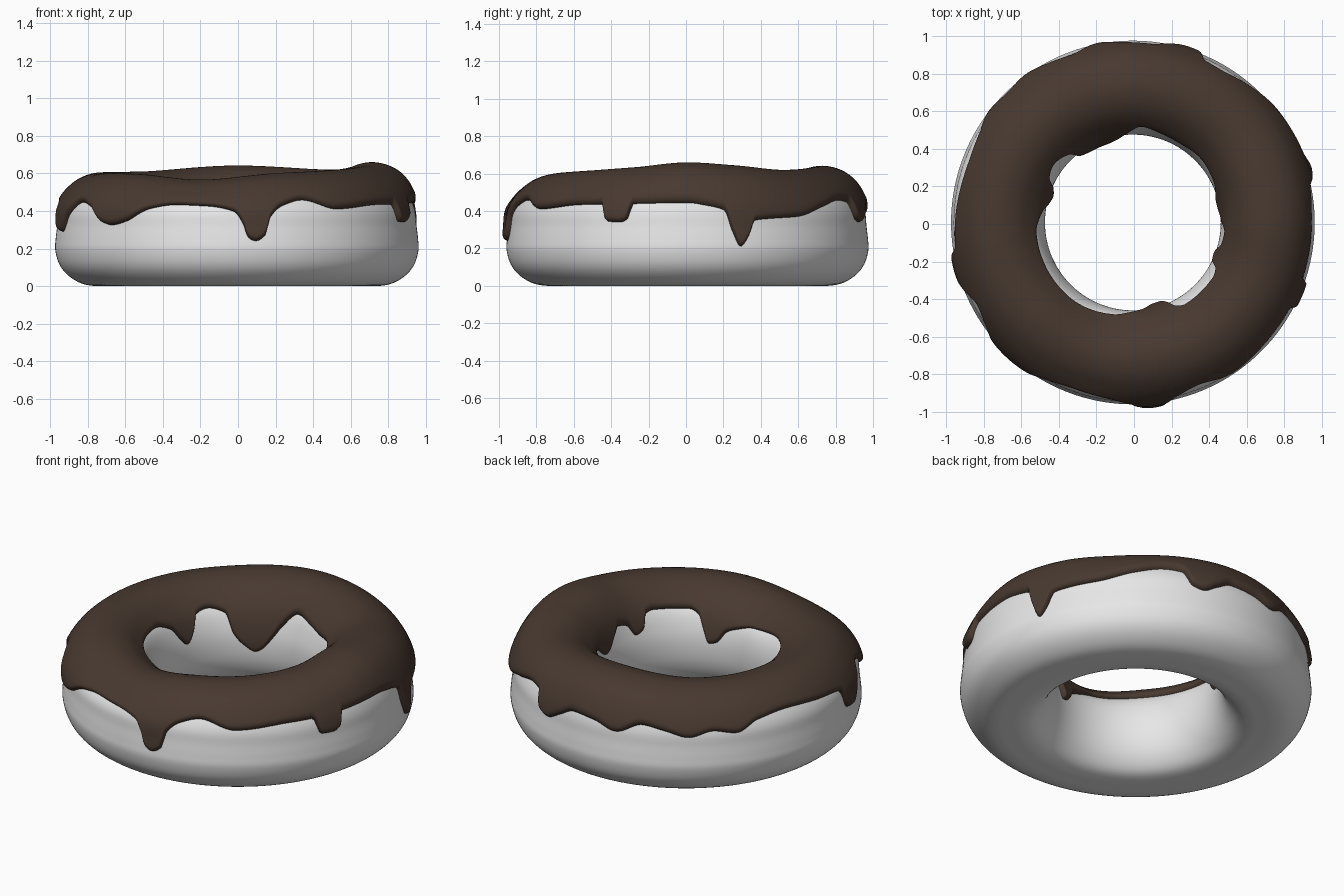
import bpy, math

if "Cube" in bpy.data.objects:
    bpy.data.objects.remove(bpy.data.objects["Cube"])

# Dough cross-section (radius, z): bottom, outer wall, top, hole wall, bottom
PROFILE = [(.65, 0), (.75, 0), (.83, .015), (.90, .058), (.945, .115), (.967, .19), (.965, .25),
           (.957, .32), (.95, .39), (.925, .45), (.88, .51), (.81, .56), (.72, .58), (.63, .56),
           (.56, .51), (.51, .45), (.478, .36), (.468, .27), (.478, .17), (.512, .085), (.57, .022)]
# Icing height around the ring (degrees, z)
TOP = [(0, .66), (20, .645), (45, .62), (90, .642), (135, .61), (180, .605), (222, .597),
       (255, .567), (285, .60), (315, .617), (338, .635)]
# Lower edge of the icing on the outside and in the hole (degrees, z)
OUTER = [(0, .43), (6, .42), (12, .40), (14.5, .29), (17, .21), (19.5, .26), (22, .35), (28, .36),
         (38, .37), (50, .42), (60, .45), (66, .44), (69, .36), (73, .34), (78, .38), (84, .42),
         (93, .41), (101, .38), (110, .43), (118, .41), (126, .38), (134, .41), (142, .39),
         (150, .44), (161, .46), (178, .44), (188, .42), (192, .30), (196, .29), (201, .38),
         (208, .45), (215, .42), (222, .34), (226, .325), (232, .345), (241, .42), (250, .45),
         (260, .44), (269, .40), (272, .33), (273.5, .26), (276, .24), (279, .27), (280.5, .36),
         (285, .43), (292, .46), (304, .41), (323, .43), (331, .43), (333.5, .345), (338, .34),
         (340.5, .36), (342, .43)]
INNER = [(0, .41), (13, .36), (25, .42), (45, .45), (60, .44), (72, .45), (85, .47), (95, .40),
         (101, .33), (108, .26), (113, .24), (120, .27), (128, .34), (133, .45), (144, .48),
         (152, .46), (157, .37), (162, .32), (167, .36), (173, .43), (186, .475), (230, .48),
         (258, .455), (270, .41), (277, .38), (284, .31), (289, .30), (293, .37), (297, .45),
         (303, .475), (325, .475), (331, .46), (335, .39), (340, .375), (346, .43), (354, .44)]
THICK = 0.03
CENTRE = (-.006, .008)


def ring_curve(table):
    """Smooth periodic interpolation without overshoot."""
    n = len(table)
    xs = [p[0] for p in table] + [360]
    ys = [p[1] for p in table] + [table[0][1]]
    slope = [(ys[i + 1] - ys[i]) / (xs[i + 1] - xs[i]) for i in range(n)]
    tan = []
    for i in range(n):
        a, b = slope[i - 1], slope[i]
        tan.append(2 * a * b / (a + b) if a * b > 0 else 0)
    tan.append(tan[0])

    def f(x):
        i = max(k for k in range(n) if xs[k] <= x)
        h = xs[i + 1] - xs[i]
        t = (x - xs[i]) / h
        return ((2*t**3 - 3*t*t + 1) * ys[i] + (t**3 - 2*t*t + t) * h * tan[i]
                + (3*t*t - 2*t**3) * ys[i + 1] + (t**3 - t*t) * h * tan[i + 1])
    return f


def smooth_loop(pts, steps):
    """Closed Catmull-Rom curve."""
    out, n = [], len(pts)
    for i in range(n):
        a, b, c, d = (pts[(i + k - 1) % n] for k in range(4))
        for s in range(steps):
            t = s / steps
            out.append(tuple(.5 * (2*b[k] + (c[k]-a[k])*t + (2*a[k]-5*b[k]+4*c[k]-d[k])*t*t
                                   + (3*b[k]-a[k]-3*c[k]+d[k])*t**3) for k in (0, 1)))
    return out


top, outer, inner = ring_curve(TOP), ring_curve(OUTER), ring_curve(INNER)
path = smooth_loop(PROFILE, 10)
length = [0]
for p, q in zip(path, path[1:]):
    length.append(length[-1] + math.dist(p, q))


def place(r, z, deg):
    """Put a cross-section point on the ring, with the uneven top height."""
    w = min(max((z - .36) / .2, 0), 1)
    z = max(z, 0) + (top(deg) - .61) * w * w * (3 - 2 * w)
    a = math.radians(deg)
    return (r * math.cos(a) + CENTRE[0], r * math.sin(a) + CENTRE[1], z)


def s_at_height(z, ids):
    """Arc length where the cross-section first reaches height z."""
    prev = None
    for i in ids:
        if path[i][1] >= z:
            t = (z - path[prev][1]) / (path[i][1] - path[prev][1])
            return length[prev] + t * (length[i] - length[prev])
        prev = i


def point_on_path(s, offset):
    lo, hi = 0, len(length) - 1
    while hi - lo > 1:
        mid = (lo + hi) // 2
        lo, hi = (mid, hi) if length[mid] <= s else (lo, mid)
    t = (s - length[lo]) / (length[hi] - length[lo])
    p, q = path[lo], path[hi]
    a, b = path[max(lo - 3, 0)], path[min(hi + 3, len(path) - 1)]
    d = math.dist(a, b)
    return (p[0] + t*(q[0]-p[0]) + offset * (b[1]-a[1]) / d,
            p[1] + t*(q[1]-p[1]) - offset * (b[0]-a[0]) / d)


def make_ring(name, sections, closed, colour_name, colour):
    n, m = len(sections), len(sections[0])
    verts = [v for sec in sections for v in sec]
    faces = [(i*m + j, (i+1) % n * m + j, (i+1) % n * m + (j+1) % m, i*m + (j+1) % m)
             for i in range(n) for j in range(m if closed else m - 1)]
    mesh = bpy.data.meshes.new(name)
    mesh.from_pydata(verts, [], faces)
    mesh.polygons.foreach_set("use_smooth", [True] * len(faces))
    mat = bpy.data.materials.new(colour_name)
    mat.diffuse_color = (*colour, 1)
    mat.use_nodes = True
    mat.node_tree.nodes["Principled BSDF"].inputs["Base Color"].default_value = mat.diffuse_color
    mesh.materials.append(mat)
    obj = bpy.data.objects.new(name, mesh)
    bpy.context.collection.objects.link(obj)
    return obj


# Dough ring
loop = path[::2]
make_ring("dough", [[place(r, z, i * 2) for r, z in loop] for i in range(180)], True,
          "pale_grey_dough", (.8, .8, .8))

# Icing: follows the dough between the two drip edges, with a rounded rim
ids = list(range(len(path)))
COUNT, MID = 480, 36
rim = [(THICK * (1 - math.cos(k * math.pi / 10)), THICK * math.sin(k * math.pi / 10)) for k in range(6)]
sections = []
for i in range(COUNT):
    deg = i * 360 / COUNT
    s0 = s_at_height(outer(deg), ids)
    s1 = s_at_height(inner(deg), ids[::-1])
    a, b = s0 + THICK, s1 - THICK
    rows = [(s0, -.006)] + [(s0 + d, h) for d, h in rim]
    rows += [(a + (b - a) * k / MID, THICK) for k in range(1, MID)]
    rows += [(s1 - d, h) for d, h in rim[::-1]] + [(s1, -.006)]
    sections.append([place(*point_on_path(s, h), deg) for s, h in rows])
make_ring("icing", sections, False, "chocolate_brown", (.065, .041, .03))
